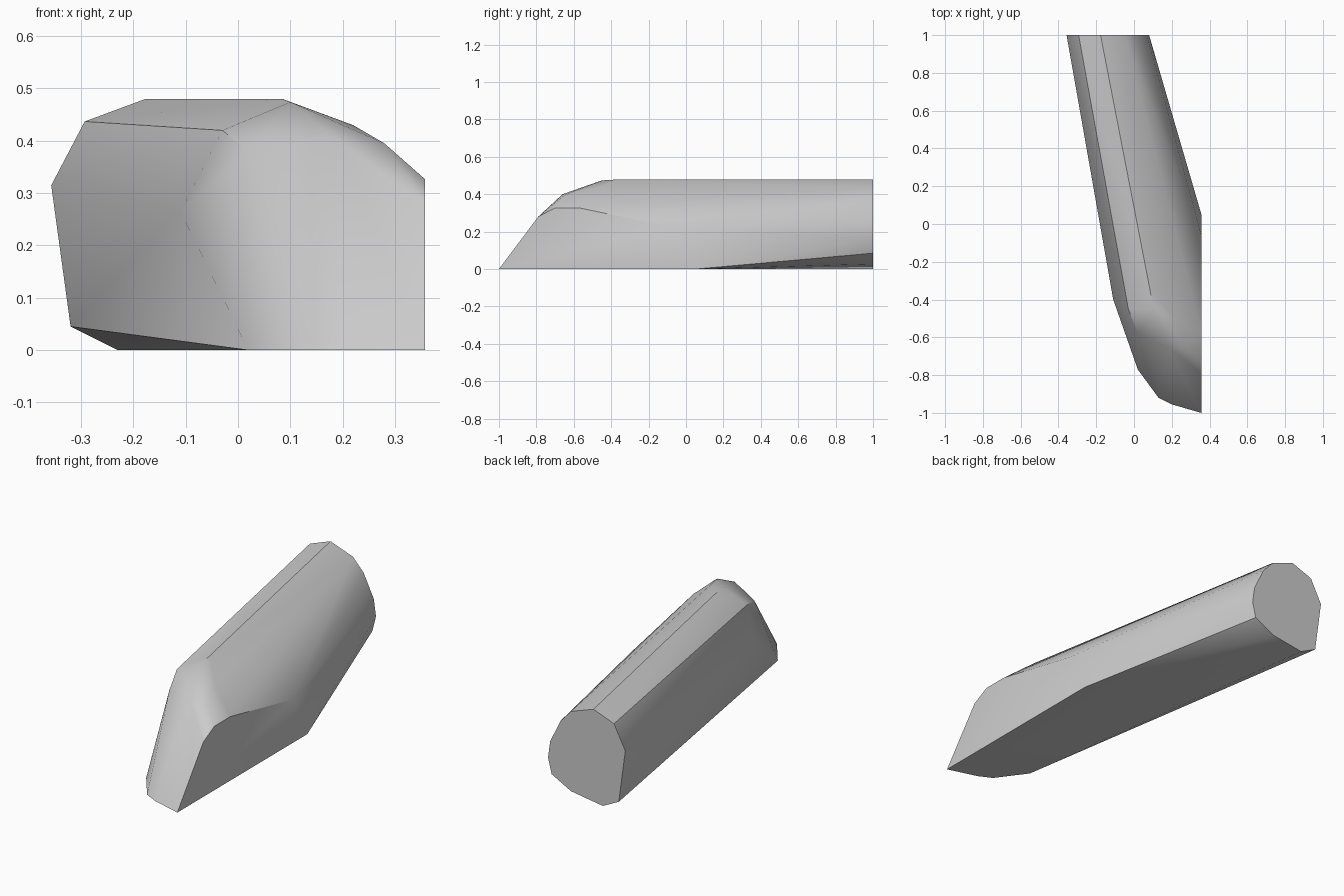
import bpy
import bmesh
import math

cube = bpy.data.objects.get("Cube")
if cube:
    bpy.data.objects.remove(cube, do_unlink=True)

# One plain grey
grey = bpy.data.materials.new("plain_grey")
grey.use_nodes = True
colour = (0.6, 0.6, 0.6, 1)
grey.diffuse_color = colour
grey.node_tree.nodes["Principled BSDF"].inputs["Base Color"].default_value = colour

# Flat back end: (x, z) outline of the rounded beam
back_end = [(-.357, .315), (-.293, .437), (-.177, .48), (-.05, .435),
            (.01, .37), (.068, .25), (.08, .165), (.06, .085),
            (-.05, .027), (-.23, 0), (-.32, .045)]
# Flat cut on the left side: (y, z) outline
side_cut = [(-1, 0), (-.79, .28), (-.7, .327), (-.57, .327), (-.06, .22), (.05, 0)]
# Flat base at the rounded nose: (x, y) outline
nose_base = [(.2, -.955), (.13, -.92), (.02, -.77)]
# Shoulder where the beam bends into the sloping nose
shoulder = [(-.11, -.4, .265), (-.03, -.45, .42), (.02, -.58, .38),
            (.11, -.62, .395), (.19, -.66, .4), (.28, -.65, .395),
            (.22, -.5, .43), (.085, -.35, .48), (.1, -.45, .474)]

points = [(x, 1, z) for x, z in back_end]
points += [(.357, y, z) for y, z in side_cut]
points += [(x, y, 0) for x, y in nose_base]
points += shoulder

# Wrap the outlines in a single faceted skin
bm = bmesh.new()
verts = [bm.verts.new(p) for p in points]
bmesh.ops.convex_hull(bm, input=verts)
loose = [v for v in bm.verts if not v.link_faces]
bmesh.ops.delete(bm, geom=loose, context="VERTS")
bmesh.ops.dissolve_limit(bm, angle_limit=math.radians(1),
                         verts=bm.verts[:], edges=bm.edges[:])
bmesh.ops.recalc_face_normals(bm, faces=bm.faces[:])
mesh = bpy.data.meshes.new("angled_beam")
bm.to_mesh(mesh)
bm.free()
mesh.materials.append(grey)

beam = bpy.data.objects.new("angled_beam", mesh)
bpy.context.collection.objects.link(beam)
bpy.ops.object.select_all(action="DESELECT")
beam.select_set(True)
bpy.context.view_layer.objects.active = beam
bpy.ops.object.shade_smooth_by_angle(angle=math.radians(38))
